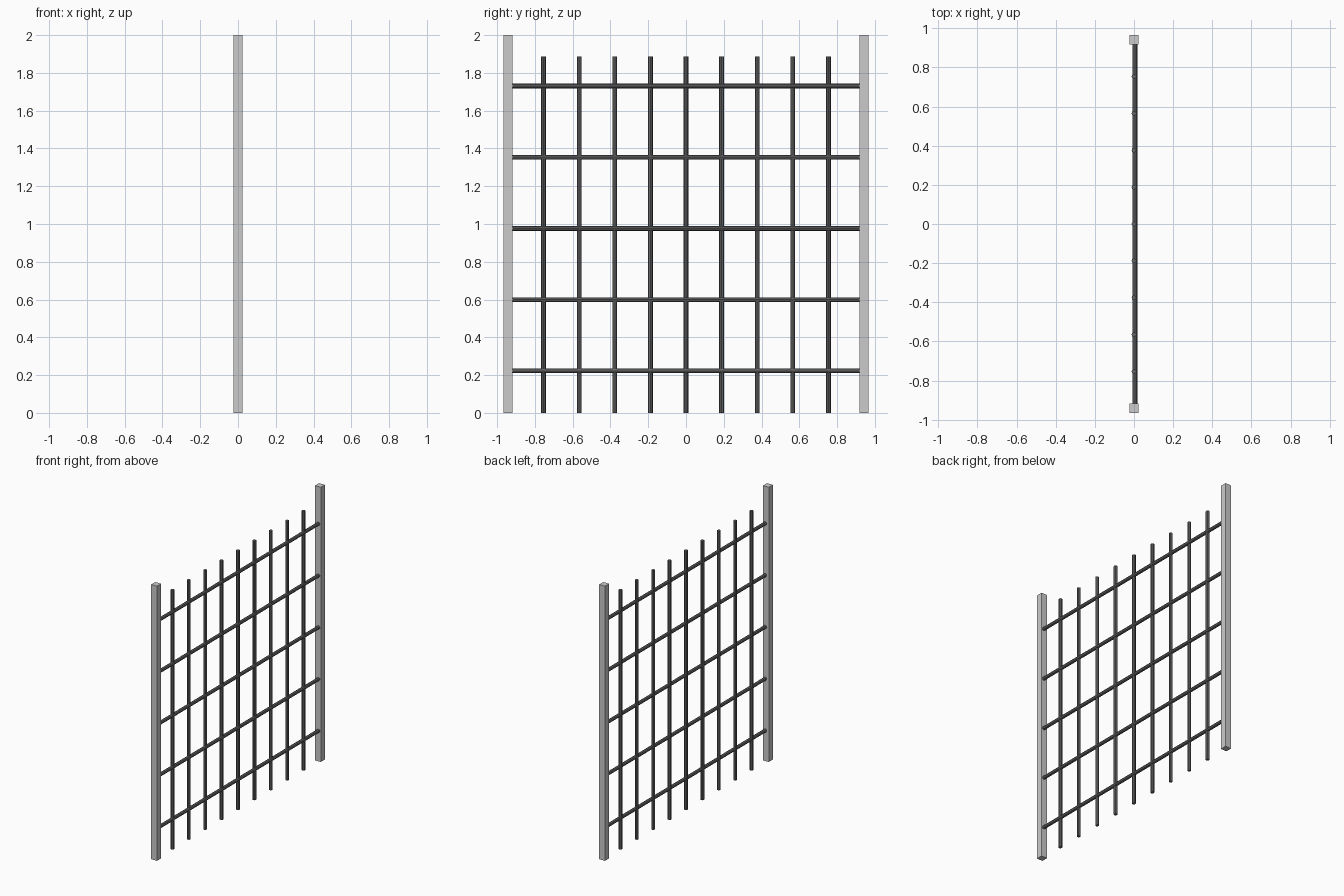
import bpy
import math

cube = bpy.data.objects.get("Cube")
if cube:
    bpy.data.objects.remove(cube, do_unlink=True)


def make_material(name, value):
    mat = bpy.data.materials.new(name)
    mat.use_nodes = True
    colour = (value, value, value, 1)
    mat.diffuse_color = colour
    mat.node_tree.nodes["Principled BSDF"].inputs["Base Color"].default_value = colour
    return mat


post_grey = make_material("light grey", 0.6)
bar_grey = make_material("dark grey", 0.14)

HEIGHT = 2.0
POST = 0.047
POST_Y = 0.942
BAR_RADIUS = 0.0125
BAR_GAP = 0.1885
BAR_TOP = 1.887


def rod(name, location, length, rotation=(0, 0, 0)):
    bpy.ops.mesh.primitive_cylinder_add(vertices=8, radius=BAR_RADIUS, depth=length,
                                        location=location, rotation=rotation)
    obj = bpy.context.object
    obj.name = name
    obj.data.materials.append(bar_grey)


# Square end posts
for side, name in ((-1, "front_post"), (1, "back_post")):
    bpy.ops.mesh.primitive_cube_add(size=1, location=(0, side * POST_Y, HEIGHT / 2))
    post = bpy.context.object
    post.name = name
    post.scale = (POST, POST, HEIGHT)
    post.data.materials.append(post_grey)

# Upright bars
for i in range(-4, 5):
    rod(f"upright_bar_{i + 5}", (0, i * BAR_GAP, BAR_TOP / 2), BAR_TOP)

# Cross rails, set slightly proud of the uprights
for i in range(5):
    rod(f"cross_rail_{i + 1}", (0.005, 0, 0.2225 + i * 2 * BAR_GAP),
        2 * POST_Y - POST, (math.pi / 2, 0, 0))
